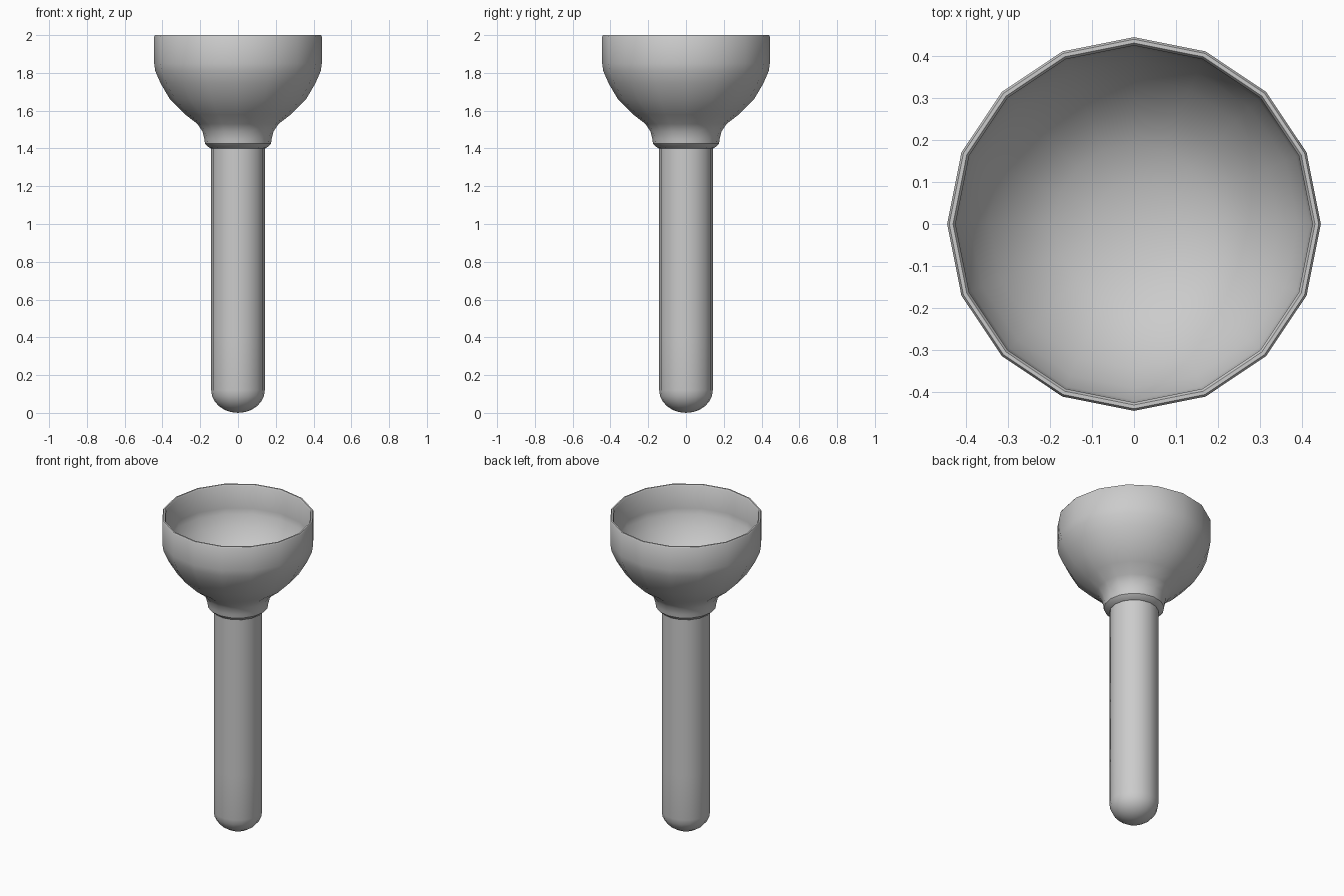
import bpy, bmesh, math

if "Cube" in bpy.data.objects:
    bpy.data.objects.remove(bpy.data.objects["Cube"])

SIDES = 16


def lathe(name, profile):
    """Revolve (radius, z) points around z; zero radius makes a pole."""
    bm = bmesh.new()
    rings = []
    for r, z in profile:
        if r == 0:
            rings.append([bm.verts.new((0, 0, z))] * SIDES)
        else:
            rings.append([bm.verts.new((r * math.cos(2 * math.pi * i / SIDES),
                                        r * math.sin(2 * math.pi * i / SIDES), z))
                          for i in range(SIDES)])
    for a, b in zip(rings, rings[1:]):
        for i in range(SIDES):
            j = (i + 1) % SIDES
            bm.faces.new(list(dict.fromkeys((a[i], a[j], b[j], b[i]))))
    bmesh.ops.recalc_face_normals(bm, faces=bm.faces)
    mesh = bpy.data.meshes.new(name)
    bm.to_mesh(mesh)
    bm.free()
    obj = bpy.data.objects.new(name, mesh)
    bpy.context.collection.objects.link(obj)
    bpy.ops.object.select_all(action='DESELECT')
    obj.select_set(True)
    bpy.context.view_layer.objects.active = obj
    bpy.ops.object.shade_smooth_by_angle(angle=math.radians(40))
    return obj


# Round-ended stem
R, DOME = 0.142, 0.12
tip = [(R * math.sin(t), DOME * (1 - math.cos(t)))
       for t in (math.pi / 2 * k / 6 for k in range(1, 7))]
lathe("stem", [(0, 0)] + tip + [(R, 0.4), (R, 0.8), (R, 1.41)])

# Hollow bowl with collar: outside going up, over the rim, inside going down
outer = [(0.14, 1.40), (0.15, 1.402), (0.175, 1.425), (0.178, 1.45), (0.188, 1.49),
         (0.215, 1.53), (0.28, 1.58), (0.36, 1.66), (0.41, 1.745),
         (0.438, 1.81), (0.444, 1.85)]
rim = [(0.444, 1.992), (0.439, 2.0), (0.43, 2.0), (0.424, 1.992)]
inner = [(0.424, 1.85), (0.418, 1.815), (0.39, 1.75), (0.345, 1.675),
         (0.265, 1.595), (0.19, 1.55), (0.10, 1.525), (0, 1.515)]
lathe("bowl", outer + rim + inner)
